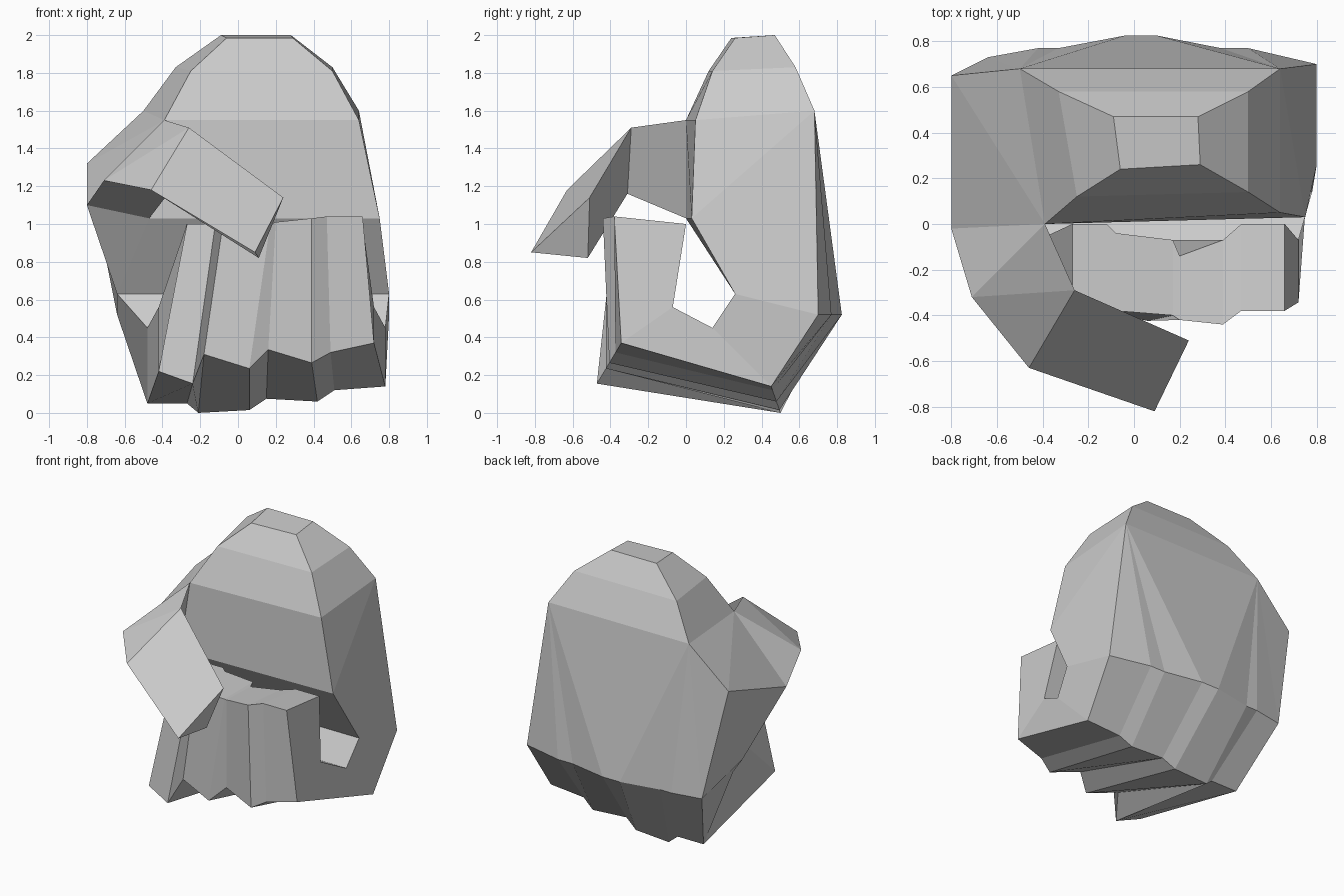
import bpy
import bmesh
from mathutils import Vector

default_cube = bpy.data.objects.get("Cube")
if default_cube:
    bpy.data.objects.remove(default_cube)

# Single plain grey for the whole hand
grey = bpy.data.materials.new("plain_grey")
grey.use_nodes = True
tone = (0.6, 0.6, 0.6, 1)
grey.diffuse_color = tone
grey.node_tree.nodes["Principled BSDF"].inputs["Base Color"].default_value = tone


def build_part(name, polygons):
    """Make a flat-shaded closed part from polygons given as corner points."""
    mesh_builder = bmesh.new()
    for polygon in polygons:
        mesh_builder.faces.new([mesh_builder.verts.new(corner) for corner in polygon])
    bmesh.ops.remove_doubles(mesh_builder, verts=mesh_builder.verts[:], dist=0.001)
    bmesh.ops.recalc_face_normals(mesh_builder, faces=mesh_builder.faces[:])
    mesh = bpy.data.meshes.new(name)
    mesh_builder.to_mesh(mesh)
    mesh_builder.free()
    mesh.materials.append(grey)
    part = bpy.data.objects.new(name, mesh)
    bpy.context.collection.objects.link(part)
    return part


def fan(centre, rim):
    """Triangles from one point to each step along a rim."""
    return [(centre, first, second) for first, second in zip(rim, rim[1:])]


def bridge(first_row, second_row):
    """Quads between two rows with the same number of points."""
    return [(first_row[i], first_row[i + 1], second_row[i + 1], second_row[i])
            for i in range(len(first_row) - 1)]


def row(across, depth, height):
    return [Vector(point) for point in zip(across, depth, height)]


def level(value):
    return [value] * 8


# Finger rows: two columns per finger, running from the knuckles round to the palm
knuckle_x = [-.64, -.42, -.33, -.04, .1, .38, .5, .8]
middle_x = [-.48, -.27, -.21, .06, .15, .42, .51, .78]
front_x = [-.42, -.24, -.18, .06, .16, .39, .49, .72]
tip_x = [-.27, -.12, -.08, .17, .2, .39, .47, .66]
middle_z = [.05, .05, 0, .015, .075, .06, .12, .14]
front_z = [.22, .155, .31, .235, .335, .265, .32, .37]
tip_z = [1, 1, 1, 1, 1.01, 1.03, 1.04, 1.04]

knuckles = row(knuckle_x, [.73, .77, .77, .825, .825, .77, .77, .7], level(.52))
middle_joints = row(middle_x, [.5 - .35 * z for z in middle_z], middle_z)
front_joints = row(front_x, [.6 * z - .565 for z in front_z], front_z)
tips = row(tip_x, [-.38, -.38, -.38, -.4, -.42, -.44, -.38, -.38], tip_z)
inner_tips = row(tip_x, [0, 0, -.04, -.07, -.14, -.07, 0, 0], level(1))
inner_front = row(front_x, level(-.07), level(.56))
inner_middle = row(middle_x, level(.14), level(.45))
palm_crease = row(knuckle_x, level(.26), level(.63))

outer_rows = [knuckles, middle_joints, front_joints, tips]
inner_rows = [palm_crease, inner_middle, inner_front, inner_tips]
finger_faces = bridge(knuckles, palm_crease) + bridge(tips, inner_tips)
for rows in (outer_rows, inner_rows):
    for upper, lower in zip(rows, rows[1:]):
        finger_faces += bridge(upper, lower)
for side in (0, -1):
    finger_faces += bridge([r[side] for r in outer_rows], [r[side] for r in inner_rows])
build_part("curled_fingers", finger_faces)

# Wrist loops, ordered back left, back right, front right, front left
wrist_loops = [
    [(-.09, .47, 2), (.28, .47, 2), (.29, .26, 1.985), (-.06, .24, 1.985)],
    [(-.33, .58, 1.83), (.5, .58, 1.83), (.5, .14, 1.81), (-.25, .12, 1.81)],
    [(-.5, .68, 1.6), (.64, .68, 1.6), (.64, .05, 1.55), (-.39, 0, 1.55)],
]
back_left, back_right, front_right, front_left = wrist_loops[-1]
heel_left, heel_right = (-.47, 0, 1.03), (.75, .03, 1.03)
base_back, base_front = (-.8, .65, 1.32), (-.8, -.02, 1.1)

# Palm and back of the hand
palm_faces = [wrist_loops[0]]
for upper, lower in zip(wrist_loops, wrist_loops[1:]):
    palm_faces += bridge(upper + upper[:1], lower + lower[:1])
palm_faces += fan(back_left, [base_back] + knuckles[:4])
palm_faces += fan(back_right, [back_left] + knuckles[3:])
palm_faces += fan(heel_right, [front_right, back_right, knuckles[-1], palm_crease[-1]])
palm_faces += [
    (front_left, front_right, heel_right, heel_left),
    (heel_left, heel_right, palm_crease[-1], palm_crease[0]),
    (base_front, heel_left, palm_crease[0]),
    (front_left, heel_left, base_front),
]
palm_faces += fan(base_back, [knuckles[0], palm_crease[0], base_front, front_left, back_left])
palm_faces += bridge(knuckles, palm_crease)
build_part("palm_and_wrist", palm_faces)

# Thumb folded across the front
joint_top, joint_inner = (-.26, -.29, 1.51), (-.37, -.31, 1.16)
joint_side, joint_outer = (-.71, -.32, 1.23), (-.46, -.63, 1.18)
tip_top, tip_outer, tip_under = (.24, -.51, 1.14), (.09, -.82, .85), (.11, -.52, .82)
build_part("thumb", [
    (front_left, heel_left, base_front),
    (front_left, base_front, joint_side),
    (front_left, joint_side, joint_top),
    (joint_top, joint_side, joint_outer),
    (joint_top, joint_outer, tip_outer, tip_top),
    (joint_outer, joint_inner, tip_under, tip_outer),
    (joint_top, tip_top, tip_under, joint_inner),
    (tip_top, tip_outer, tip_under),
    (front_left, joint_top, joint_inner, heel_left),
    (heel_left, joint_inner, base_front),
    (base_front, joint_inner, joint_side),
    (joint_side, joint_inner, joint_outer),
])
